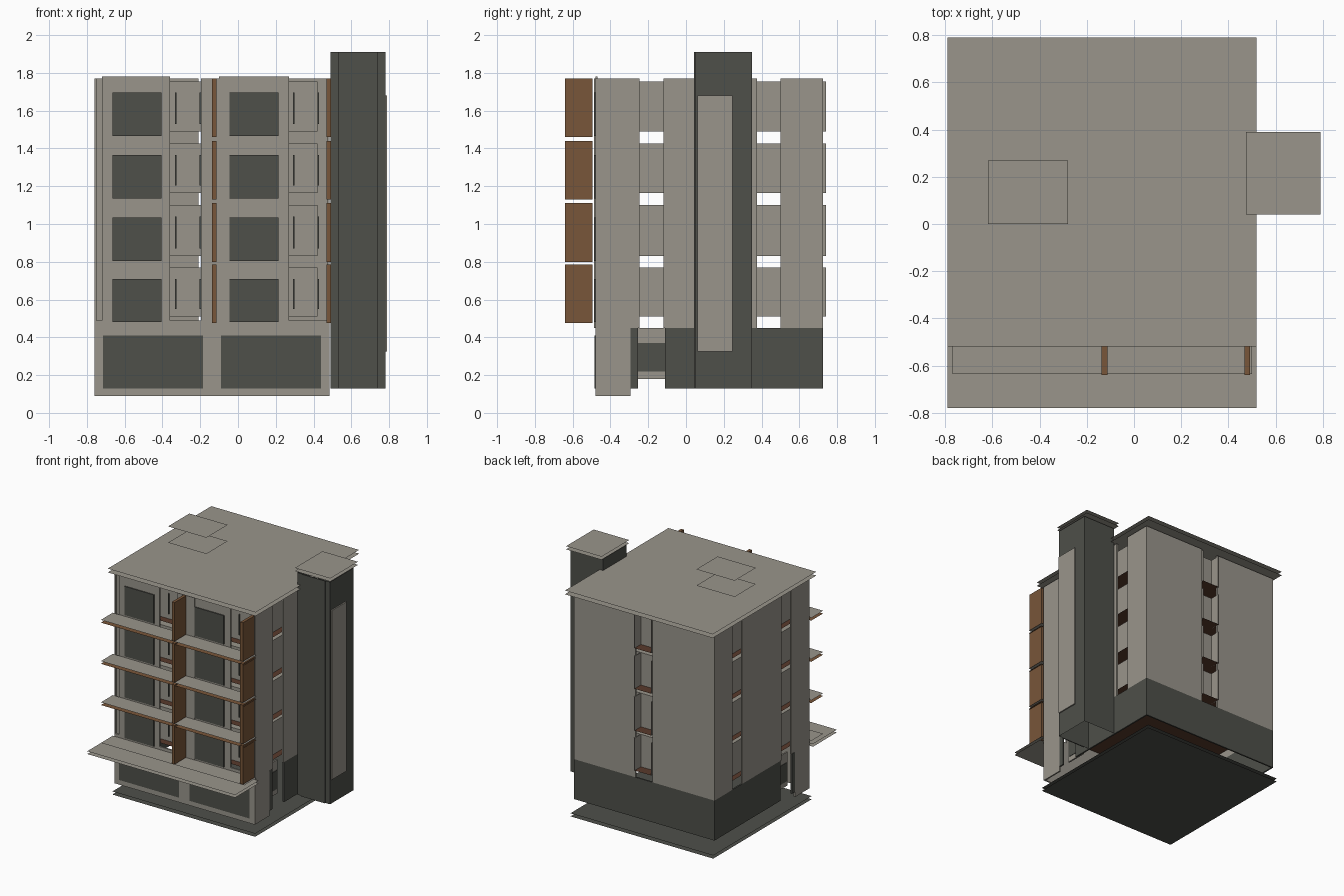
import bpy

old = bpy.data.objects.get("Cube")
if old:
    bpy.data.objects.remove(old, do_unlink=True)


def material(name, r, g, b):
    m = bpy.data.materials.new(name)
    m.use_nodes = True
    m.diffuse_color = (r, g, b, 1)
    m.node_tree.nodes["Principled BSDF"].inputs["Base Color"].default_value = (r, g, b, 1)
    return m


LIGHT = material("warm_grey_render", 0.32, 0.30, 0.26)
DARK = material("charcoal", 0.077, 0.079, 0.068)
BROWN = material("timber_brown", 0.19, 0.093, 0.041)
DEEP = material("dark_timber", 0.10, 0.042, 0.025)
T = 0.012  # wall thickness

BOX_FACES = dict(bottom=(0, 2, 3, 1), top=(4, 5, 7, 6), front=(0, 1, 5, 4),
                 back=(2, 6, 7, 3), left=(0, 4, 6, 2), right=(1, 3, 7, 5))


def box(name, mat, xs, ys, zs, skip=()):
    """Axis-aligned box, with the named faces left open."""
    verts = [(x, y, z) for z in zs for y in ys for x in xs]
    faces = [f for k, f in BOX_FACES.items() if k not in skip]
    me = bpy.data.meshes.new(name)
    me.from_pydata(verts, [], faces)
    me.materials.append(mat)
    ob = bpy.data.objects.new(name, me)
    bpy.context.collection.objects.link(ob)
    return ob


SIDES = ("front", "back", "left", "right")


def slab(name, mat, xs, ys, zs, lower=None):
    """Open-edged slab; the lower sheet may have its own material."""
    ob = box(name, mat, xs, ys, zs, SIDES)
    if lower:
        ob.data.materials.append(lower)
        ob.data.polygons[0].material_index = 1
    return ob


def sheet(name, mat, xs, ys, z):
    return box(name, mat, xs, ys, (z, z), SIDES + ("bottom",))


W, E, S, N = -0.76, 0.485, -0.48, 0.725   # outer wall lines
BASE, TOP = 0.45, 1.77
STOREYS = [(0.51, 0.77), (0.83, 1.10), (1.165, 1.425), (1.49, 1.755)]
FLOORS = [0.465, 0.79, 1.12, 1.45]

# Ground plate, roof, hatch
slab("ground_plate", DARK, (-0.77, 0.495), (-0.49, 0.755), (0, 0.025))
slab("roof", LIGHT, (-0.79, 0.52), (-0.52, 0.79), (1.785, 1.815))
slab("roof_hatch", LIGHT, (-0.62, -0.28), (0, 0.27), (1.87, 2.0))

# Side walls, the same on both sides
for side, x in (("left", (E - T, E)), ("right", (W, W + T))):
    box(side + "_corner_wall", LIGHT, x, (S, -0.295), (0.09, TOP))
    inner = (x[0] + 0.002, x[1] - 0.002)
    box(side + "_corner_return", LIGHT, inner, (-0.295, -0.245), (BASE, TOP))
    box(side + "_middle_wall", LIGHT, x, (-0.12, 0.375), (BASE, TOP))
    box(side + "_rear_wall", LIGHT, x, (0.5, N), (BASE, TOP))
    box(side + "_base", DARK, x, (-0.11, N), (0.13, BASE))
    box(side + "_base_pier", DARK, x, (-0.295, -0.255), (0.13, BASE))
    deep = 0.42 if side == "left" else -0.70
    box(side + "_base_recess", LIGHT, (deep - T, deep), (-0.27, -0.10), (0.18, BASE))
    box(side + "_base_window", DARK, (deep - T - 0.004, deep + 0.004), (-0.255, -0.11), (0.22, 0.37))

# Rear walls with one slot
box("rear_base", DARK, (W, E), (N - T, N), (0.13, BASE))
for a, b in ((W, -0.21), (-0.06, E)):
    box("rear_wall", LIGHT, (a, b), (N - T, N), (BASE, TOP))

# Ground floor front with two wide windows
box("front_base", LIGHT, (W, E), (S, S + T), (0.09, 0.49))
for a, b in ((-0.715, -0.185), (-0.09, 0.44)):
    box("shop_window", DARK, (a, b), (S - 0.005, S), (0.13, 0.41))

# Upper front walls, centre column and windows
for a, b in ((-0.72, -0.36), (-0.10, 0.27)):
    box("front_wall", LIGHT, (a, b), (S, S + T), (BASE, 1.78))
box("front_corner_post", LIGHT, (W, -0.72), (S + 0.01, S + 0.022), (BASE, TOP))
box("centre_column", LIGHT, (-0.195, -0.045), (S - 0.007, S + 0.005), (BASE, TOP))
for z in FLOORS:
    for a in (-0.665, -0.045):
        box("front_window", DARK, (a, a + 0.26), (S - 0.008, S), (z + 0.015, z + 0.245))

# Recessed storeys seen through the slots
for z0, z1 in STOREYS:
    box("storey_core", LIGHT, (-0.70, 0.42), (-0.40, 0.66), (z0, z1), ("bottom",))
    sheet("storey_floor", DEEP, (W + 0.015, E - 0.015), (S + 0.02, N - 0.015), z0)
    sheet("rear_bay_floor", DEEP, (-0.21, -0.06), (0.66, 0.74), z0)
    for x in (-0.21, -0.06):
        box("rear_bay_cheek", LIGHT, (x - 0.003, x + 0.003), (0.66, 0.74), (z0, z1))
    # Slim door frames in the front recesses
    for x in (-0.33, -0.20, 0.295, 0.425):
        box("door_frame", DARK, (x - 0.004, x + 0.004), (-0.409, -0.40), (z0 + 0.04, z1 - 0.06))

# Canopy, balconies and timber fins
slab("canopy", LIGHT, (-0.79, 0.52), (-0.78, -0.48), (0.43, 0.452))
for z in FLOORS:
    slab("balcony", LIGHT, (-0.77, 0.5), (-0.635, -0.485), (z - 0.018, z + 0.004), BROWN)
    for x in (-0.125, 0.48):
        box("balcony_fin", BROWN, (x - 0.012, x + 0.012), (-0.64, -0.495), (z + 0.01, z + 0.32))

# Stair tower with its cap and side panel
box("tower", DARK, (0.49, 0.78), (0.05, 0.35), (0.13, 1.91), ("bottom", "top"))
box("tower_front_panel", DARK, (0.53, 0.74), (0.042, 0.05), (0.13, 1.91))
box("tower_side_panel", LIGHT, (0.78, 0.79), (0.06, 0.245), (0.325, 1.68))
slab("tower_cap", LIGHT, (0.475, 0.79), (0.04, 0.39), (1.92, 1.945))
